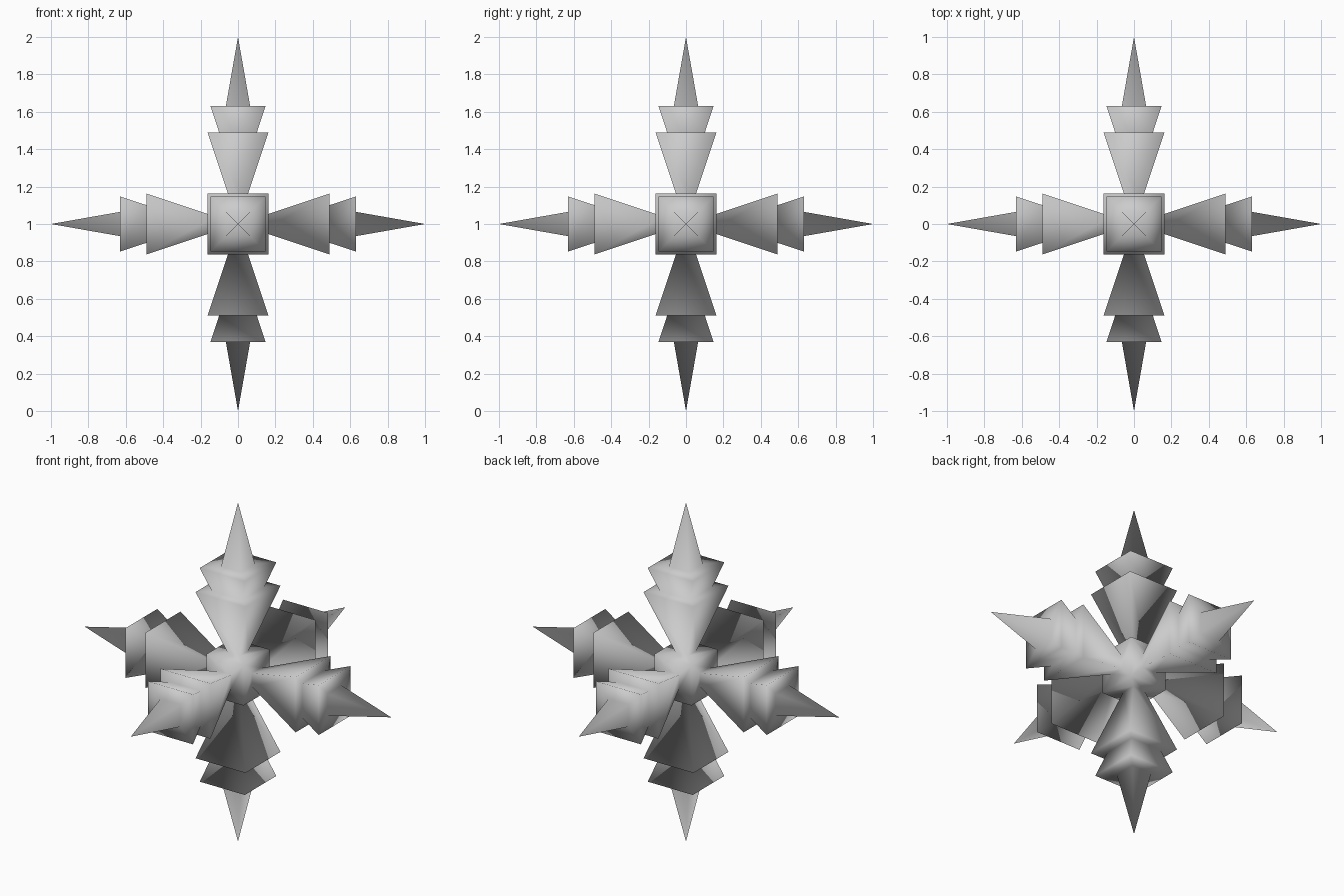
import bpy, bmesh
from mathutils import Vector

if "Cube" in bpy.data.objects:
    bpy.data.objects.remove(bpy.data.objects["Cube"])

CORE = 0.12
# (distance from centre, half width) along each arm
PROFILE = [(CORE, 0.04), (0.49, 0.163), (0.49, 0.101), (0.63, 0.147), (0.63, 0.065)]
TIP = 1.0

bm = bmesh.new()

# central cube
bmesh.ops.create_cube(bm, size=2 * CORE)


def grow_arm(face):
    """Inset and extrude one cube face into a tiered spike."""
    axis = face.normal.copy()
    for dist, half in PROFILE:
        face = bmesh.ops.extrude_discrete_faces(bm, faces=[face])["faces"][0]
        for v in face.verts:
            side = v.co - axis * v.co.dot(axis)
            v.co = axis * dist + side.normalized() * half * 2 ** 0.5
    # pointed end
    bmesh.ops.poke(bm, faces=[face])["verts"][0].co = axis * TIP


# six arms, one per cube face
bm.normal_update()
for f in list(bm.faces):
    grow_arm(f)

bmesh.ops.recalc_face_normals(bm, faces=bm.faces)
bmesh.ops.translate(bm, verts=bm.verts, vec=Vector((0, 0, 1)))
for f in bm.faces:
    f.smooth = True

mesh = bpy.data.meshes.new("spiked_star")
bm.to_mesh(mesh)
bm.free()
star = bpy.data.objects.new("spiked_star", mesh)
bpy.context.collection.objects.link(star)
